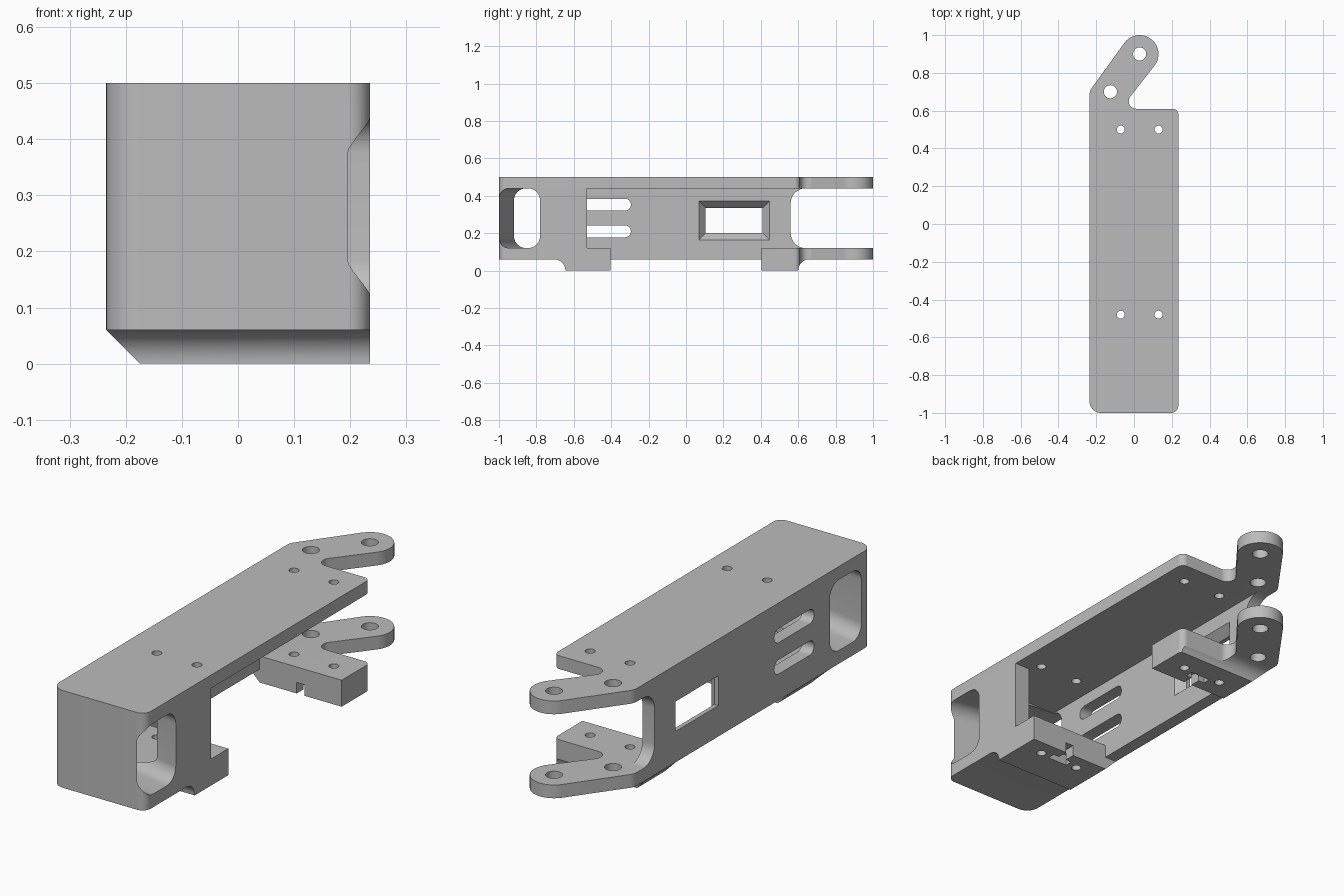
import bpy, bmesh, math

cube = bpy.data.objects.get("Cube")
if cube:
    bpy.data.objects.remove(cube, do_unlink=True)

grey = bpy.data.materials.new("plain_grey")
grey.use_nodes = True
grey.diffuse_color = (0.5, 0.5, 0.5, 1)
grey.node_tree.nodes["Principled BSDF"].inputs["Base Color"].default_value = (0.5, 0.5, 0.5, 1)


def arc(cx, cy, r, start, end, steps=10):
    angles = [math.radians(start + (end - start) * i / steps) for i in range(steps + 1)]
    return [(cx + r * math.cos(a), cy + r * math.sin(a)) for a in angles]


def rounded(u0, u1, v0, v1, r):
    return (arc(u1 - r, v1 - r, r, 0, 90) + arc(u0 + r, v1 - r, r, 90, 180)
            + arc(u0 + r, v0 + r, r, 180, 270) + arc(u1 - r, v0 + r, r, 270, 360))


def rect(u0, u1, v0, v1):
    return [(u0, v0), (u1, v0), (u1, v1), (u0, v1)]


def loft(name, axis, lo, hi, ring, end_ring=None):
    """Solid between two matching profiles along an axis: x uses (y, z), y uses (x, z), z uses (x, y)."""
    place = {"x": lambda u, v, w: (w, u, v), "y": lambda u, v, w: (u, w, v),
             "z": lambda u, v, w: (u, v, w)}[axis]
    bm = bmesh.new()
    a = [bm.verts.new(place(u, v, lo)) for u, v in ring]
    b = [bm.verts.new(place(u, v, hi)) for u, v in (end_ring or ring)]
    bm.faces.new(a[::-1])
    bm.faces.new(b)
    for i in range(len(a)):
        j = (i + 1) % len(a)
        bm.faces.new((a[i], a[j], b[j], b[i]))
    bmesh.ops.remove_doubles(bm, verts=bm.verts, dist=1e-5)
    bmesh.ops.recalc_face_normals(bm, faces=bm.faces)
    mesh = bpy.data.meshes.new(name)
    bm.to_mesh(mesh)
    bm.free()
    obj = bpy.data.objects.new(name, mesh)
    bpy.context.scene.collection.objects.link(obj)
    return obj


# Plan outline with the slanted, round-ended arm
outline = (arc(-0.175, -0.94, 0.06, 180, 270) + arc(0.195, -0.96, 0.04, 270, 360)
           + arc(0.205, 0.58, 0.03, 0, 90) + arc(0.012, 0.65, 0.04, 270, 142)
           + arc(0.03, 0.9, 0.1, -38, 142, 20) + arc(-0.175, 0.685, 0.06, 142, 180))
bracket = loft("bracket_body", "z", 0, 0.5, outline)
bracket.data.materials.append(grey)


def cut(*args):
    cutter = loft("cutter", *args)
    cutter.hide_render = True
    mod = bracket.modifiers.new("cut", "BOOLEAN")
    mod.operation = "DIFFERENCE"
    mod.solver = "EXACT"
    mod.object = cutter
    bpy.context.view_layer.objects.active = bracket
    bpy.ops.object.modifier_apply(modifier=mod.name)
    bpy.data.objects.remove(cutter, do_unlink=True)


# Underside: raised front and arm with filleted feet, open middle, chamfered edge
cut("x", -1, 1, [(-2, -1), (-0.645, -1)] + arc(-0.705, 0, 0.06, 0, 90) + [(-2, 0.06)])
cut("x", -1, 1, [(2, -1), (2, 0.06)] + arc(0.66, 0, 0.06, 90, 180) + [(0.6, -1)])
cut("x", -1, 1, rect(-0.405, 0.405, -1, 0.06))
cut("y", -2, 2, [(-0.335, 0.16), (-0.075, -0.1), (-0.335, -0.1)])

# Inner cavity, open on one side and below, reaching behind the front side wall
cut("z", 0.12, 0.44, [(-0.175, -0.76), (0.16, -0.76), (0.16, -0.53), (1, -0.53), (1, 2), (-0.175, 2)])
cut("z", -1, 0.3, rect(-0.175, 1, -0.405, 0.405))

# Wall end between the two arms
cut("x", -1, 1, rounded(0.56, 2, 0.12, 0.44, 0.08))

# Slanted front slot
cut("x", -0.335, 0.335, rounded(-0.901, -0.674, 0.12, 0.44, 0.065),
    rounded(-1.026, -0.799, 0.12, 0.44, 0.065))

# Wall slots and bevelled window
for z in (0.21, 0.352):
    cut("x", -1, -0.1, rounded(-0.58, -0.295, z - 0.032, z + 0.032, 0.0315))
cut("x", -1, -0.1, rect(0.105, 0.41, 0.2, 0.335))
cut("x", -0.215, -0.165, rect(0.105, 0.41, 0.2, 0.335), rect(0.06, 0.455, 0.155, 0.38))

# Screw holes and pivot holes
for x, y, r in ((-0.07, 0.5, 0.021), (0.13, 0.5, 0.021), (-0.07, -0.48, 0.021),
                (0.13, -0.48, 0.021), (0.03, 0.9, 0.035), (-0.125, 0.7, 0.035)):
    cut("z", -1, 1, arc(x, y, r, 0, 345, 23))

# T-shaped grooves under the feet
for side in (-1, 1):
    ys = sorted((side * 0.35, side * 0.48))
    cut("z", -1, 0.05, rect(0.01, 0.05, *ys))
    ys = sorted((side * 0.455, side * 0.49))
    cut("z", -1, 0.05, rect(-0.02, 0.08, *ys))

bpy.ops.object.select_all(action="DESELECT")
bracket.select_set(True)
bpy.context.view_layer.objects.active = bracket
bpy.ops.object.shade_smooth_by_angle(angle=math.radians(30))
